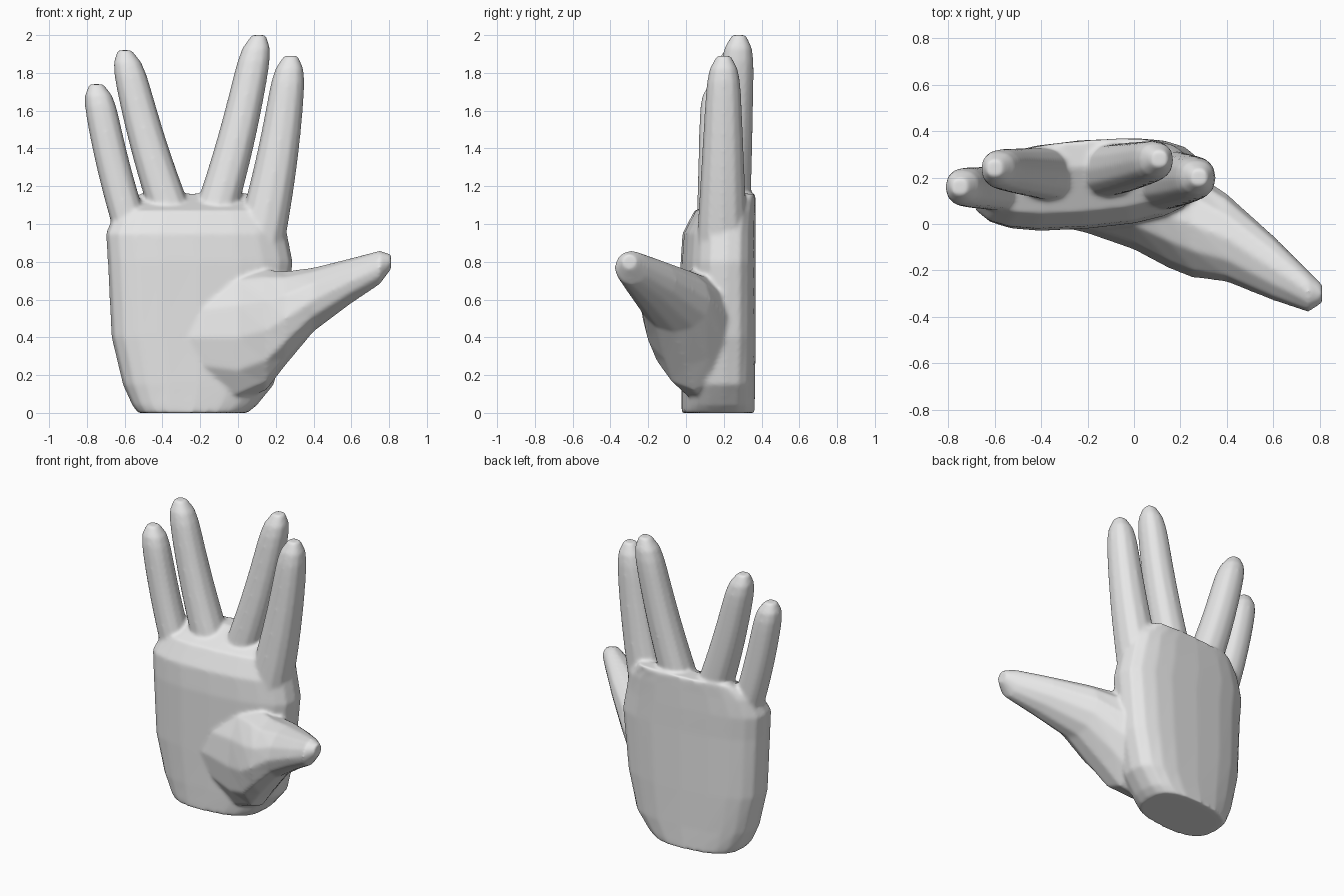
import bpy
import bmesh
import math
from mathutils import Vector

cube = bpy.data.objects.get("Cube")
if cube:
    bpy.data.objects.remove(cube, do_unlink=True)


def signed_power(value, power):
    return math.copysign(abs(value) ** power, value)


def make_ring(bm, centre, axis_u, axis_v, squareness, sides):
    """Add a rounded cross-section; the two axes are its half widths."""
    ring = []
    for i in range(sides):
        angle = math.tau * i / sides
        across = signed_power(math.cos(angle), 2 / squareness)
        along = signed_power(math.sin(angle), 2 / squareness)
        ring.append(bm.verts.new(centre + axis_u * across + axis_v * along))
    return ring


def loft(bm, sections, squareness, sides=12):
    """Skin a list of (centre, axis_u, axis_v) sections and cap both ends."""
    rings = []
    for centre, axis_u, axis_v in sections:
        rings.append(make_ring(bm, centre, axis_u, axis_v, squareness, sides))
    for lower, upper in zip(rings, rings[1:]):
        for i in range(sides):
            following = (i + 1) % sides
            bm.faces.new((lower[i], lower[following], upper[following], upper[i]))
    bm.faces.new(list(reversed(rings[0])))
    bm.faces.new(rings[-1])


def add_palm(bm):
    """Flat slab from the cut wrist to the webs, one section per height."""
    outline = [  # height, middle x, half width
        (0, -0.24, 0.29),
        (0.04, -0.23, 0.33),
        (0.15, -0.21, 0.4),
        (0.4, -0.21, 0.46),
        (0.8, -0.2, 0.49),
        (0.95, -0.22, 0.48),
        (1.07, -0.21, 0.44),
        (1.16, -0.2, 0.32),
    ]
    back = 0.36
    sections = []
    for height, middle, half_width in outline:
        # The palm side falls back towards the webs; the back stays flat
        half_depth = 0.19 * (1 - 0.065 * height ** 16)
        centre = Vector((middle, back - half_depth, height))
        # The little finger's edge lies slightly further forward
        axis_u = Vector((half_width, half_width * 0.08, 0))
        axis_v = Vector((0, half_depth, 0))
        sections.append((centre, axis_u, axis_v))
    loft(bm, sections, squareness=2.7, sides=20)


def add_finger(bm, base, tip, base_radius, tip_radius=0.084, steps=16):
    """Tapering finger that bows outwards and ends in a rounded tip."""
    base, tip = Vector(base), Vector(tip)
    outward = Vector((math.copysign(0.02, tip.x), 0, 0))
    sections = []
    for step in range(steps + 1):
        t = step / steps
        centre = base.lerp(tip, t) + outward * math.sin(math.pi * t)
        rounding = max(0.45, math.sqrt(1 - t ** 20))
        radius = rounding * (base_radius + (tip_radius - base_radius) * t)
        sections.append((centre, Vector((radius, 0, 0)), Vector((0, radius, 0))))
    loft(bm, sections, squareness=2.3)


def add_thumb(bm):
    """Thumb running sideways out of the fleshy mound at its root."""
    outline = [  # x, middle y, middle z, half depth, half height
        (-0.4, 0.15, 0.4, 0.14, 0.2),
        (-0.2, 0.14, 0.4, 0.18, 0.3),
        (0, 0.1, 0.4, 0.21, 0.35),
        (0.15, 0.04, 0.44, 0.23, 0.32),
        (0.25, 0, 0.5, 0.23, 0.25),
        (0.4, -0.06, 0.6, 0.19, 0.17),
        (0.6, -0.19, 0.7, 0.14, 0.12),
        (0.75, -0.29, 0.77, 0.09, 0.09),
        (0.81, -0.3, 0.8, 0.04, 0.04),
    ]
    sections = []
    for x, y, z, half_depth, half_height in outline:
        axis_u = Vector((0, half_depth, 0))
        axis_v = Vector((0, 0, half_height))
        sections.append((Vector((x, y, z)), axis_u, axis_v))
    loft(bm, sections, squareness=2)


# Build the hand: palm, thumb and four fingers spread in two pairs
bm = bmesh.new()
add_palm(bm)
add_thumb(bm)
little_finger = ((-0.51, 0.15, 0.8), (-0.75, 0.16, 1.74), 0.1)
ring_finger = ((-0.3, 0.21, 0.9), (-0.6, 0.24, 1.92), 0.12)
middle_finger = ((-0.17, 0.22, 0.9), (0.11, 0.28, 2), 0.12)
index_finger = ((0.09, 0.19, 0.8), (0.28, 0.2, 1.89), 0.14)
for base, tip, base_radius in (little_finger, ring_finger, middle_finger, index_finger):
    add_finger(bm, base, tip, base_radius)

bmesh.ops.recalc_face_normals(bm, faces=bm.faces)
mesh = bpy.data.meshes.new("hand")
bm.to_mesh(mesh)
bm.free()
hand = bpy.data.objects.new("hand", mesh)
bpy.context.collection.objects.link(hand)

# Fuse the parts into one skin and soften the joints
fuse = hand.modifiers.new("Fuse", "REMESH")
fuse.mode = "VOXEL"
fuse.voxel_size = 0.01
fuse.use_smooth_shade = True
soften = hand.modifiers.new("Soften", "SMOOTH")
soften.factor = 0.5
soften.iterations = 12

# Plain grey skin
grey = bpy.data.materials.new("light grey")
grey.use_nodes = True
colour = (0.8, 0.8, 0.8, 1)
grey.diffuse_color = colour
grey.node_tree.nodes["Principled BSDF"].inputs["Base Color"].default_value = colour
mesh.materials.append(grey)
